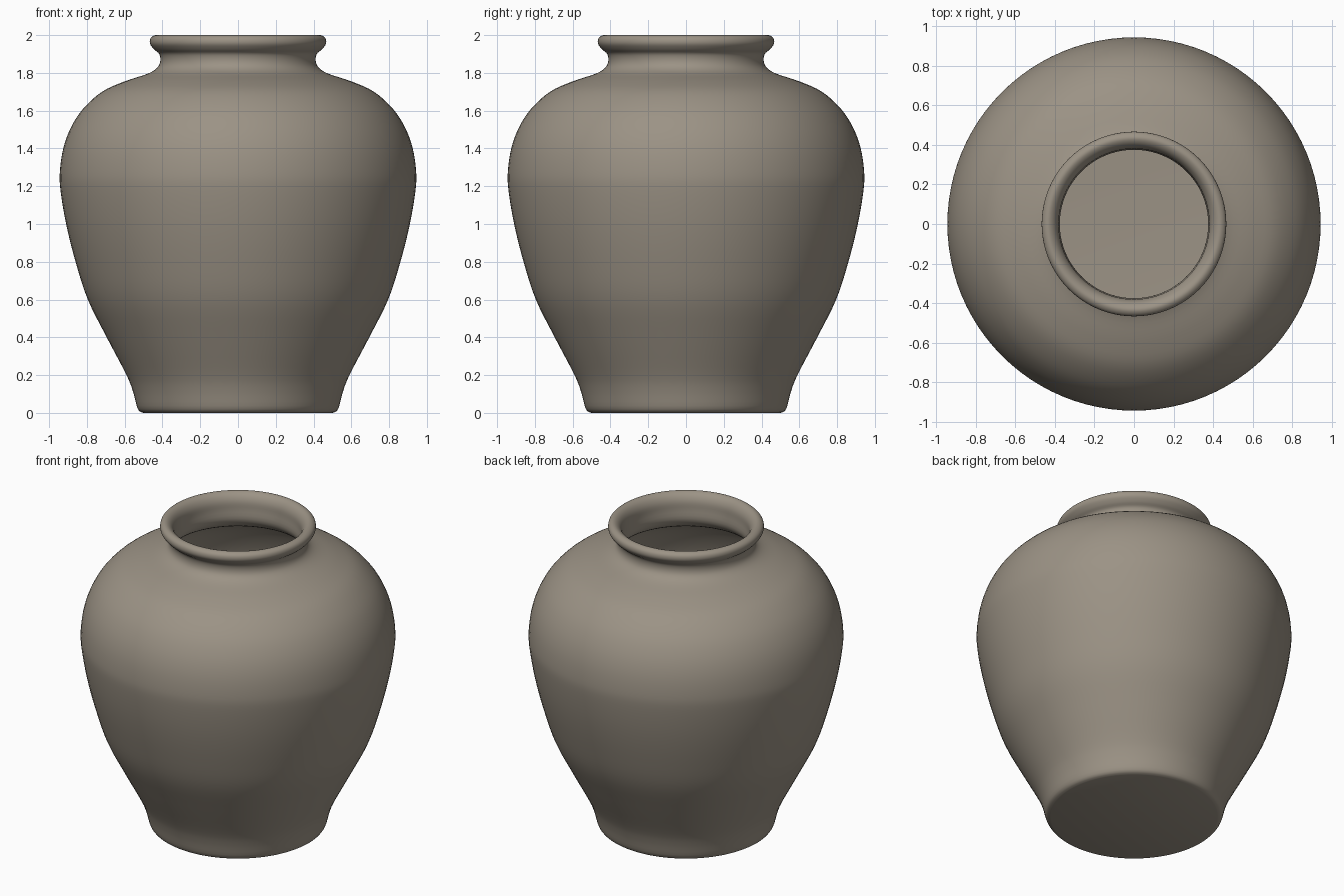
import bpy
import bmesh
from math import tau
from mathutils import Vector

cube = bpy.data.objects.get("Cube")
if cube:
    bpy.data.objects.remove(cube, do_unlink=True)

SIDES = 96
STEPS = 4  # smoothing steps between profile points

clay = bpy.data.materials.new("grey_brown_clay")
clay.use_nodes = True
clay.diffuse_color = (0.33, 0.29, 0.235, 1)
bsdf = clay.node_tree.nodes["Principled BSDF"]
bsdf.inputs["Base Color"].default_value = clay.diffuse_color
bsdf.inputs["Roughness"].default_value = 0.8

# Profile as (radius, height): outer wall and rim, then the hollow inside
outside = [(0.50, 0.0), (0.53, 0.02), (0.555, 0.11), (0.59, 0.20),
           (0.695, 0.40), (0.795, 0.60), (0.86, 0.80), (0.91, 1.0),
           (0.94, 1.18), (0.943, 1.28), (0.925, 1.40), (0.885, 1.51),
           (0.82, 1.61), (0.72, 1.70), (0.60, 1.755), (0.48, 1.795),
           (0.43, 1.825), (0.412, 1.86), (0.417, 1.90), (0.445, 1.925),
           (0.466, 1.955), (0.462, 1.985), (0.435, 2.0)]
inside = [(0.405, 1.985), (0.385, 1.95), (0.38, 1.90), (0.38, 1.82),
          (0.44, 1.76), (0.58, 1.71), (0.70, 1.65), (0.79, 1.57),
          (0.87, 1.40), (0.89, 1.25), (0.86, 1.0), (0.81, 0.80),
          (0.74, 0.60), (0.64, 0.40), (0.54, 0.20), (0.50, 0.08)]


def smooth_path(points):
    """Catmull-Rom interpolation through the profile points."""
    p = [Vector(q) for q in points]
    p = [p[0]] + p + [p[-1]]
    path = []
    for a, b, c, d in zip(p, p[1:], p[2:], p[3:]):
        for i in range(STEPS):
            t = i / STEPS
            path.append(0.5 * (2 * b + (c - a) * t
                               + (2 * a - 5 * b + 4 * c - d) * t ** 2
                               + (3 * b - a - 3 * c + d) * t ** 3))
    return path + [p[-1]]


# Spin the profile, closed on the axis at the base and the inner floor
profile = [Vector((0, 0))] + smooth_path(outside + inside) + [Vector((0, 0.06))]
bm = bmesh.new()
verts = [bm.verts.new((r, 0, z)) for r, z in profile]
edges = [bm.edges.new(pair) for pair in zip(verts, verts[1:])]
bmesh.ops.spin(bm, geom=verts + edges, cent=(0, 0, 0), axis=(0, 0, 1),
               angle=tau, steps=SIDES, use_merge=True)
bmesh.ops.remove_doubles(bm, verts=bm.verts, dist=0.0005)
bmesh.ops.recalc_face_normals(bm, faces=bm.faces)

mesh = bpy.data.meshes.new("jar")
bm.to_mesh(mesh)
bm.free()
mesh.materials.append(clay)
jar = bpy.data.objects.new("jar", mesh)
bpy.context.collection.objects.link(jar)

bpy.ops.object.select_all(action="DESELECT")
jar.select_set(True)
bpy.context.view_layer.objects.active = jar
bpy.ops.object.shade_smooth_by_angle(angle=0.7)
